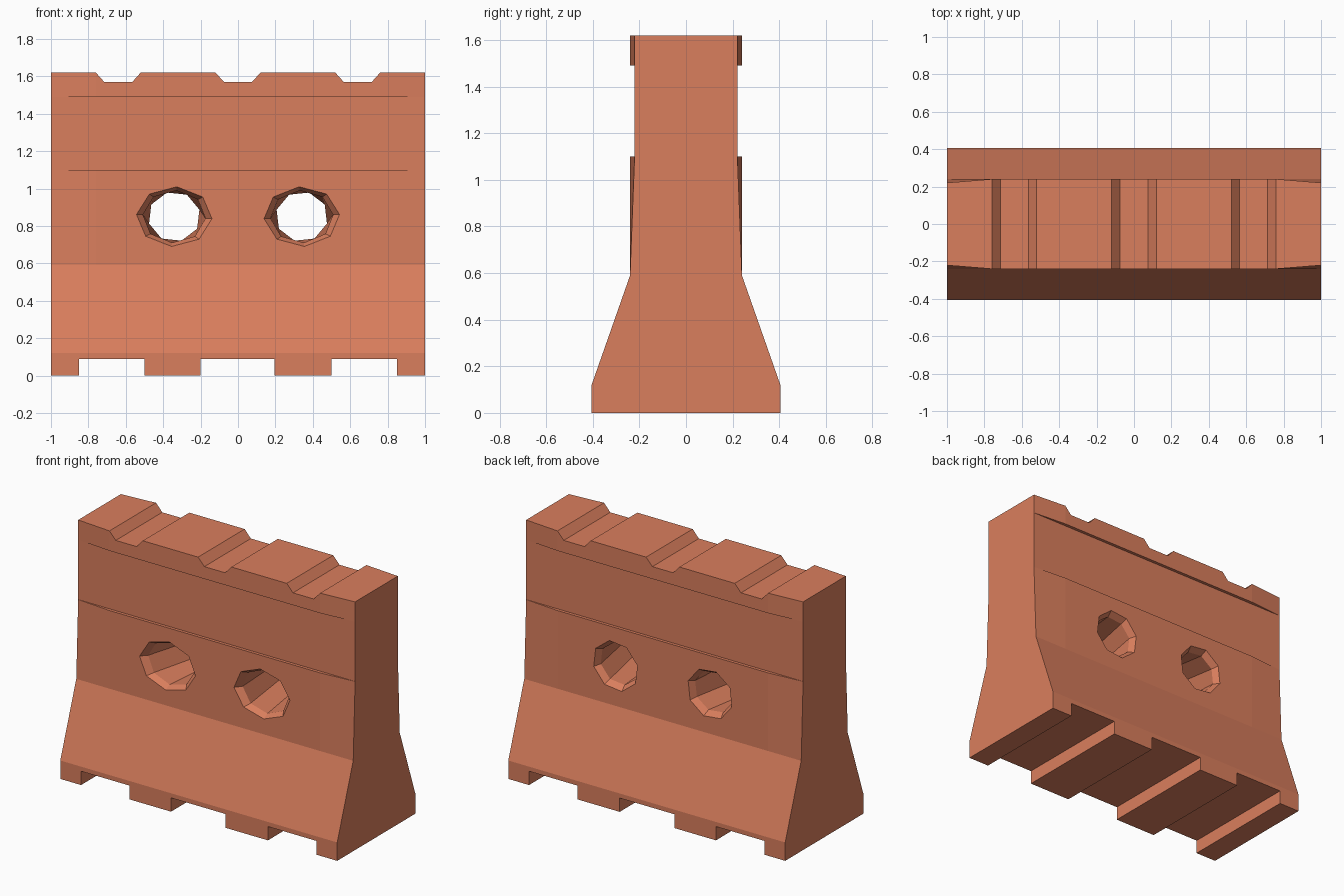
import bpy, bmesh, math

if "Cube" in bpy.data.objects:
    bpy.data.objects.remove(bpy.data.objects["Cube"])

clay = bpy.data.materials.new("terracotta plastic")
clay.diffuse_color = (0.70, 0.21, 0.11, 1)
clay.use_nodes = True
clay.node_tree.nodes["Principled BSDF"].inputs["Base Color"].default_value = clay.diffuse_color


def loft(name, rings):
    """Closed solid through a list of rings with equal point counts."""
    bm = bmesh.new()
    vs = [[bm.verts.new(p) for p in r] for r in rings]
    n = len(rings[0])
    for a, b in zip(vs, vs[1:]):
        for i in range(n):
            j = (i + 1) % n
            bm.faces.new((a[i], a[j], b[j], b[i]))
    bm.faces.new(vs[0])
    bm.faces.new(vs[-1])
    bmesh.ops.recalc_face_normals(bm, faces=bm.faces)
    me = bpy.data.meshes.new(name)
    bm.to_mesh(me)
    bm.free()
    me.materials.append(clay)
    ob = bpy.data.objects.new(name, me)
    bpy.context.collection.objects.link(ob)
    return ob


# Barrier body: side profile lofted along x, raised bands fade out at the ends
def section(x, w):
    half = [(.405, 0), (.405, .12), (.24, .59), (w, 1.10), (.22, 1.10),
            (.22, 1.49), (w, 1.49), (w, 1.62)]
    pts = half + [(-y, z) for y, z in reversed(half)]
    return [(x, y, z) for y, z in pts]


body = loft("barrier_body", [section(-1, .2205), section(-.76, .24),
                             section(.76, .24), section(1, .2205)])
cutters = []


def groove(name, pts):
    cutters.append(loft(name, [[(x, y, z) for x, z in pts] for y in (-.6, .6)]))


# Forklift slots in the base
for a, b in ((-.85, -.5), (-.2, .195), (.5, .85)):
    groove("base_slot", [(a, -.1), (b, -.1), (b, .09), (a, .09)])

# Sloped notches across the top
for c in (-.64, 0, .64):
    groove("top_notch", [(c - .075, 1.57), (c + .075, 1.57),
                         (c + .12, 1.62), (c + .12, 1.7),
                         (c - .12, 1.7), (c - .12, 1.62)])


# Chamfered octagonal through holes, narrower and turned at the back
def octagon(side, y, rx, rz, turn):
    out = []
    for i in range(8):
        a = math.radians(45 * i + turn)
        out.append((side * (.341 + rx * math.cos(a)), y, .85 + rz * math.sin(a)))
    return out


for side in (-1, 1):
    cutters.append(loft("through_hole", [
        octagon(side, -.242, .204, .161, 4), octagon(side, -.20, .168, .14, 4),
        octagon(side, .20, .14, .134, -16), octagon(side, .242, .165, .162, -16)]))

# Cut everything out of the body
bpy.context.view_layer.objects.active = body
for c in cutters:
    m = body.modifiers.new("cut", 'BOOLEAN')
    m.operation = 'DIFFERENCE'
    m.solver = 'EXACT'
    m.object = c
    bpy.ops.object.modifier_apply(modifier=m.name)
    bpy.data.objects.remove(c)
